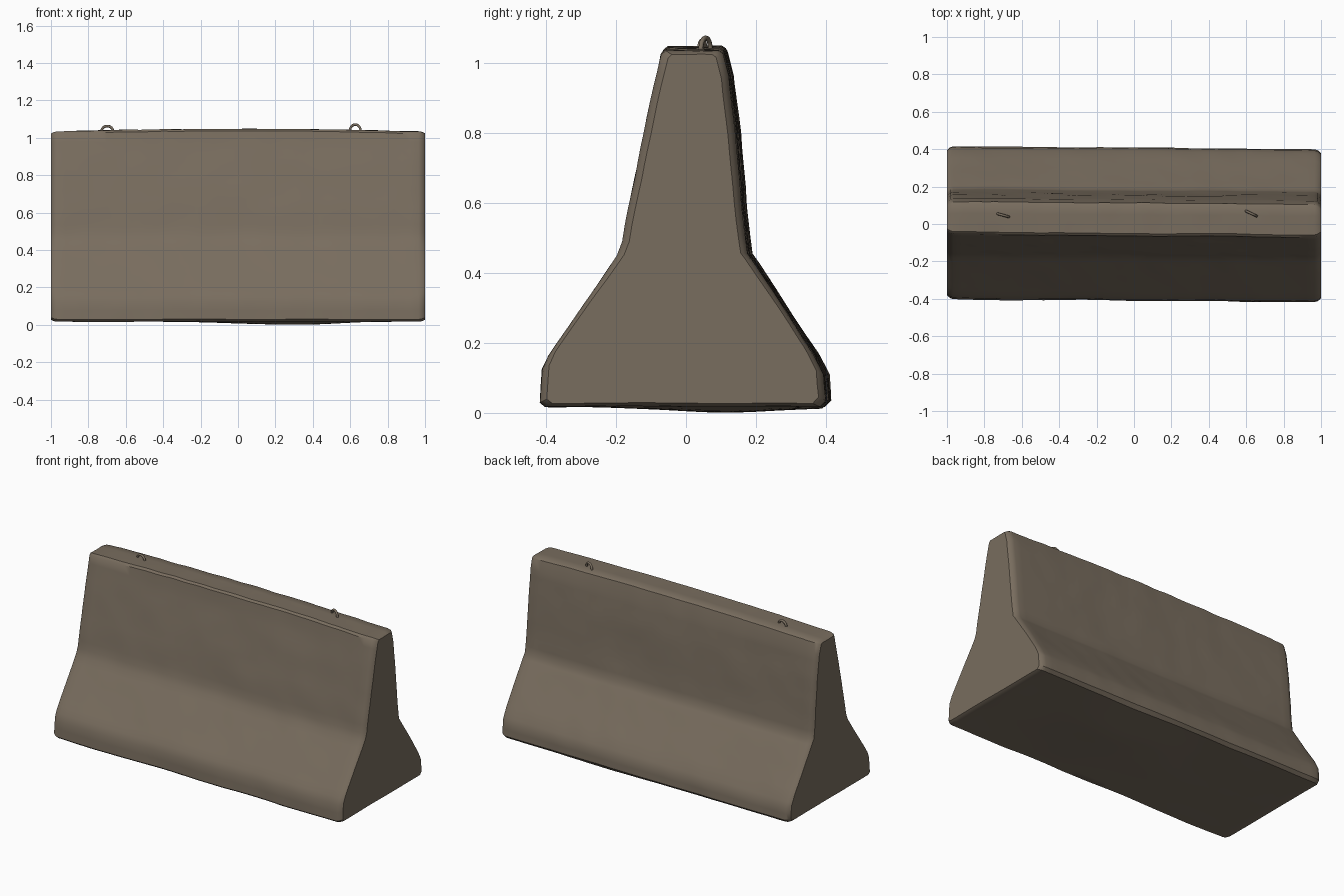
import bpy, bmesh, math
from mathutils import Vector, noise

if "Cube" in bpy.data.objects:
    bpy.data.objects.remove(bpy.data.objects["Cube"])

concrete = bpy.data.materials.new("weathered_concrete")
concrete.diffuse_color = (0.19, 0.153, 0.113, 1)
concrete.use_nodes = True
concrete.node_tree.nodes["Principled BSDF"].inputs["Base Color"].default_value = concrete.diffuse_color


def finish(bm, name, angle):
    bmesh.ops.recalc_face_normals(bm, faces=bm.faces)
    mesh = bpy.data.meshes.new(name)
    bm.to_mesh(mesh)
    bm.free()
    mesh.materials.append(concrete)
    obj = bpy.data.objects.new(name, mesh)
    bpy.context.collection.objects.link(obj)
    bpy.ops.object.select_all(action='DESELECT')
    obj.select_set(True)
    bpy.context.view_layer.objects.active = obj
    bpy.ops.object.shade_smooth_by_angle(angle=math.radians(angle))
    return obj


# Barrier cross-section (y, z), anticlockwise from the front bottom corner
PROFILE = [(-0.395, 0.018), (0.39, 0.018), (0.408, 0.035), (0.402, 0.11), (0.37, 0.17),
           (0.20, 0.43), (0.182, 0.455), (0.165, 0.60), (0.15, 0.80), (0.13, 0.965),
           (0.112, 1.025), (0.10, 1.033), (-0.05, 1.033), (-0.063, 1.022), (-0.15, 0.63),
           (-0.174, 0.49), (-0.19, 0.45), (-0.385, 0.165), (-0.403, 0.125), (-0.41, 0.03)]


def resample(points, step):
    out = []
    for a, b in zip(points, points[1:] + points[:1]):
        a, b = Vector(a), Vector(b)
        n = max(1, round((b - a).length / step))
        out += [a.lerp(b, i / n) for i in range(n)]
    return out


# Worn surface: rounded ends, bowed top, sagging underside and soft dents
def worn(x, y, z):
    d = max(0, abs(x) - 0.965) / 0.035
    d = 0.02 * d * d
    top, low = z > 1.02, z < 0.03
    yy = y - 0.008 * x - d * max(-1, min(1, (y - 0.02) / 0.08))
    zz = z + d * max(-0.5, min(0.5, (0.5 - z) * 2))
    n = noise.noise(Vector((x * 3, y * 4, z * 4)))
    fine = noise.noise(Vector((x * 9 + 5, y * 9, z * 9)))
    if top:
        zz += 0.015 * (1 - x * x) + 0.003 * fine
    elif low:
        zz -= 0.017 * math.exp(-((x - 0.25) / 0.35) ** 2 - ((y - 0.12) / 0.25) ** 2)
        zz += 0.003 * n
    if not low or abs(y) > 0.38:
        yy += 0.004 * n + 0.0025 * fine
    return Vector((x, yy, max(0, zz)))


# Concrete body lofted along x
section = resample(PROFILE, 0.045)
inner = [-0.965 + 1.93 * i / 44 for i in range(45)]
stations = [-1, -0.992, -0.98] + inner + [0.98, 0.992, 1]
bm = bmesh.new()
rings = [[bm.verts.new(worn(x, p.x, p.y)) for p in section] for x in stations]
count = len(section)
for a, b in zip(rings, rings[1:]):
    for i in range(count):
        j = (i + 1) % count
        bm.faces.new((a[i], a[j], b[j], b[i]))
bm.faces.new(rings[0])
bm.faces.new(rings[-1])
finish(bm, "barrier_body", 38)


# Bent-bar lifting loops set into the top
def lifting_loop(name, start, end, base, height, radius=0.007, sides=8):
    a, b = Vector((*start, base)), Vector((*end, base))
    mid, half = (a + b) / 2, (b - a) / 2
    up = Vector((0, 0, 1))
    side = half.normalized().cross(up)
    path = [a - up * 0.03]
    path += [mid - half * math.cos(t) + up * height * math.sin(t) ** 0.8
             for t in (math.pi * k / 12 for k in range(1, 12))]
    path += [b - up * 0.03]
    bm = bmesh.new()
    hoops = []
    for k, p in enumerate(path):
        tangent = (path[min(k + 1, len(path) - 1)] - path[max(k - 1, 0)]).normalized()
        across = side.cross(tangent)
        hoops.append([bm.verts.new(p + radius * (side * math.cos(t) + across * math.sin(t)))
                      for t in (2 * math.pi * s / sides for s in range(sides))])
    for r, q in zip(hoops, hoops[1:]):
        for i in range(sides):
            j = (i + 1) % sides
            bm.faces.new((r[i], r[j], q[j], q[i]))
    bm.faces.new(hoops[0])
    bm.faces.new(hoops[-1])
    finish(bm, name, 50)


lifting_loop("lifting_loop_left", (-0.73, 0.055), (-0.668, 0.038), 1.03, 0.033)
lifting_loop("lifting_loop_right", (0.598, 0.070), (0.656, 0.042), 1.03, 0.041)
